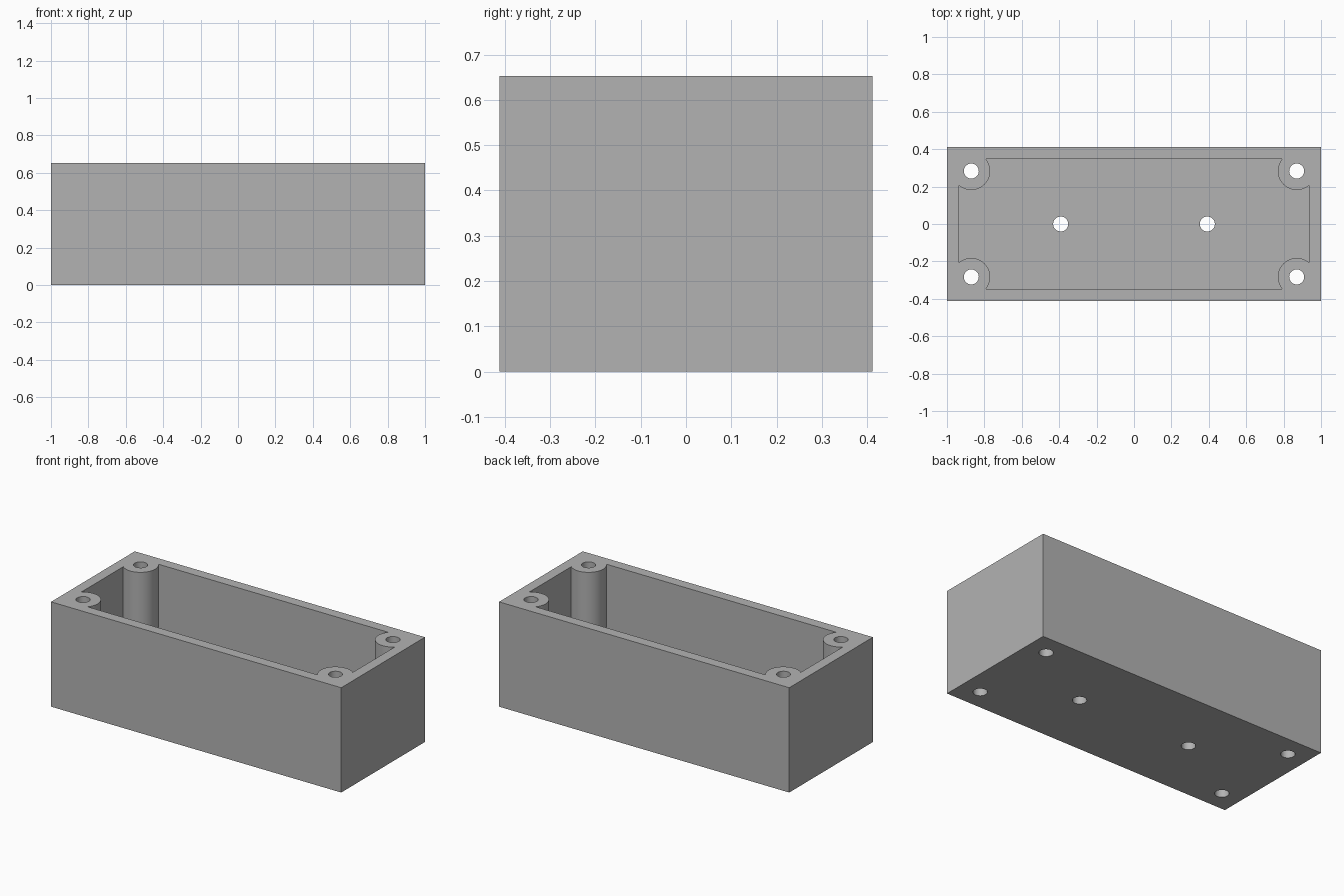
import bpy

if "Cube" in bpy.data.objects:
    bpy.data.objects.remove(bpy.data.objects["Cube"], do_unlink=True)

LENGTH, DEPTH, HEIGHT = 2.0, 0.824, 0.653
WALL = 0.0645
POST_X, POST_Y, POST_R = 0.87, 0.283, 0.101
HOLE_X, HOLE_R = 0.392, 0.04

grey = bpy.data.materials.new("plain grey")
grey.use_nodes = True
colour = (0.45, 0.45, 0.45, 1)
grey.diffuse_color = colour
grey.node_tree.nodes["Principled BSDF"].inputs["Base Color"].default_value = colour


def box(name, size, bottom):
    bpy.ops.mesh.primitive_cube_add(size=1, location=(0, 0, bottom + size[2] / 2))
    obj = bpy.context.object
    obj.name = name
    obj.scale = size
    bpy.ops.object.transform_apply(location=True, rotation=False, scale=True)
    obj.data.materials.append(grey)
    return obj


def cylinder(name, x, y, radius):
    bpy.ops.mesh.primitive_cylinder_add(vertices=64, radius=radius, depth=4, location=(x, y, 0))
    obj = bpy.context.object
    obj.name = name
    obj.data.materials.append(grey)
    return obj


def cut(target, cutter):
    mod = target.modifiers.new("cut", "BOOLEAN")
    mod.operation = "DIFFERENCE"
    mod.solver = "EXACT"
    mod.object = cutter
    bpy.context.view_layer.objects.active = target
    bpy.ops.object.modifier_apply(modifier=mod.name)
    bpy.data.objects.remove(cutter, do_unlink=True)


corners = [(sx * POST_X, sy * POST_Y) for sx in (-1, 1) for sy in (-1, 1)]

# Inner cavity, leaving the four corner screw posts standing
cavity = box("cavity", (LENGTH - 2 * WALL, DEPTH - 2 * WALL, 1), WALL)
for x, y in corners:
    cut(cavity, cylinder("post", x, y, POST_R))

# Open enclosure with screw holes through the posts and floor
enclosure = box("enclosure", (LENGTH, DEPTH, HEIGHT), 0)
cut(enclosure, cavity)
for x, y in corners + [(-HOLE_X, 0), (HOLE_X, 0)]:
    cut(enclosure, cylinder("hole", x, y, HOLE_R))

bpy.ops.object.select_all(action="DESELECT")
enclosure.select_set(True)
bpy.context.view_layer.objects.active = enclosure
bpy.ops.object.shade_smooth_by_angle(angle=0.6)
